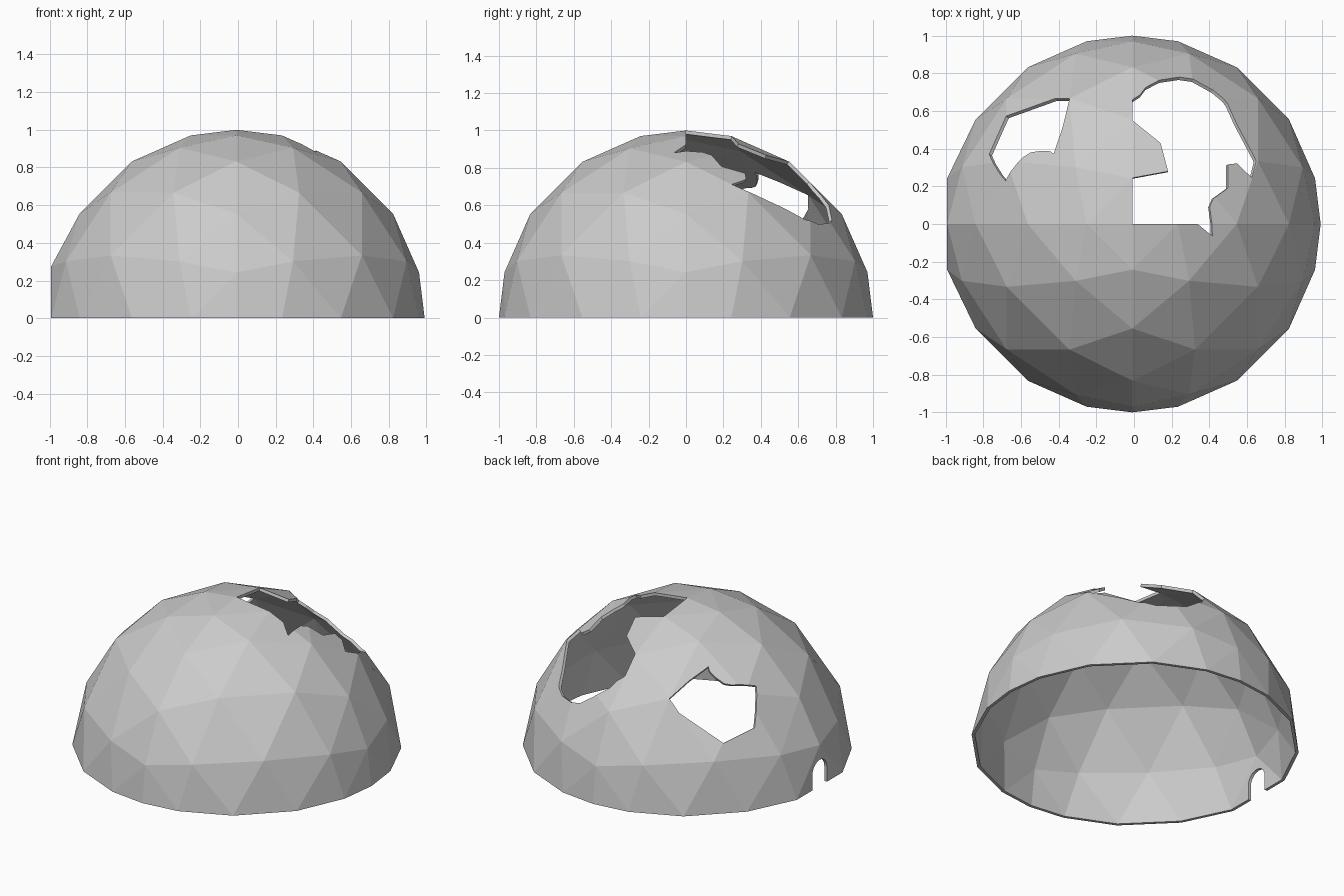
import bpy, bmesh, math
from mathutils import Vector
from mathutils.bvhtree import BVHTree

if "Cube" in bpy.data.objects:
    bpy.data.objects.remove(bpy.data.objects["Cube"])

FREQ = 5          # subdivisions per octahedron edge
WALL = 0.98       # inner shell scale
SHIFT = -0.009    # recentres the dome after the doorway facet is flattened


def make_object(name, bm):
    bmesh.ops.recalc_face_normals(bm, faces=bm.faces[:])
    mesh = bpy.data.meshes.new(name)
    bm.to_mesh(mesh)
    ob = bpy.data.objects.new(name, mesh)
    bpy.context.collection.objects.link(ob)
    return ob


def prism(name, lower, upper):
    """Closed cutter between two matching outlines."""
    bm = bmesh.new()
    lo = [bm.verts.new(p) for p in lower]
    up = [bm.verts.new(p) for p in upper]
    n = len(lo)
    for i in range(n):
        j = (i + 1) % n
        bm.faces.new((lo[i], lo[j], up[j], up[i]))
    caps = [bm.faces.new(lo[::-1]), bm.faces.new(up)]
    bmesh.ops.triangulate(bm, faces=caps)
    ob = make_object(name, bm)
    ob.hide_render = True
    return ob


# Geodesic half octahedron, projected on a unit sphere
bm = bmesh.new()
for sx in (-1, 1):
    for sy in (-1, 1):
        def vert(i, j):
            return bm.verts.new(Vector((sx * i, sy * j, FREQ - i - j)).normalized())
        for i in range(FREQ):
            for j in range(FREQ - i):
                bm.faces.new((vert(i, j), vert(i + 1, j), vert(i, j + 1)))
                if i + j < FREQ - 1:
                    bm.faces.new((vert(i + 1, j), vert(i + 1, j + 1), vert(i, j + 1)))
bmesh.ops.remove_doubles(bm, verts=bm.verts[:], dist=1e-4)

# Flattened facet around the doorway
for v in bm.verts:
    if v.co.x < -0.96:
        v.co.x = -0.983
        if v.co.z > 0.1:
            v.co.z = 0.275
tree = BVHTree.FromBMesh(bm)

# Inner shell and bottom lip
rim = [e for e in bm.edges if e.is_boundary]
faces = bm.faces[:]
inner = {v: bm.verts.new(v.co * WALL) for v in bm.verts[:]}
for f in faces:
    bm.faces.new([inner[v] for v in reversed(f.verts)])
for e in rim:
    a, b = e.verts
    bm.faces.new((a, b, inner[b], inner[a]))
dome = make_object("dome_shell", bm)

# Broken openings: plan outlines of the holes, cut towards the centre
big_hole = [(0, 0), (0, .245), (.19, .28), (.15, .43), (0, .55), (0, .66),
            (.04, .685), (.07, .725), (.15, .765), (.25, .78), (.325, .768),
            (.43, .71), (.505, .64), (.555, .53), (.657, .335), (.635, .245),
            (.557, .322), (.507, .316), (.507, .19), (.43, .135), (.411, .09),
            (.425, -.064), (.347, 0)]
small_hole = [(-.333, .665), (-.408, .667), (-.67, .572), (-.76, .37),
              (-.673, .23), (-.578, .356), (-.54, .38), (-.48, .389),
              (-.435, .386), (-.418, .372), (-.371, .51)]


def radial_cutter(name, outline):
    pts = [tree.ray_cast(Vector((x, y, 2)), Vector((0, 0, -1)))[0] for x, y in outline]
    return prism(name, [p * 0.6 for p in pts], [p * 1.6 for p in pts])


# Arched doorway on the left side
W, SPRING = 0.077, 0.1
arch = [(W, -0.1)] + [(W * math.cos(math.pi * k / 10), SPRING + W * math.sin(math.pi * k / 10))
                      for k in range(11)] + [(-W, -0.1)]
cutters = [radial_cutter("big_hole_cutter", [(max(x, 1e-4), y) for x, y in big_hole]),
           radial_cutter("small_hole_cutter", small_hole),
           prism("doorway_cutter", [(-1.3, y, z) for y, z in arch],
                 [(-0.7, y, z) for y, z in arch])]

for c in cutters:
    m = dome.modifiers.new(c.name, 'BOOLEAN')
    m.operation = 'DIFFERENCE'
    m.solver = 'EXACT'
    m.object = c

# Apply the cuts, drop the helpers, centre the dome
bpy.context.view_layer.objects.active = dome
dome.select_set(True)
for c in cutters:
    bpy.ops.object.modifier_apply(modifier=c.name)
for c in cutters:
    bpy.data.objects.remove(c)
for v in dome.data.vertices:
    v.co.x += SHIFT
